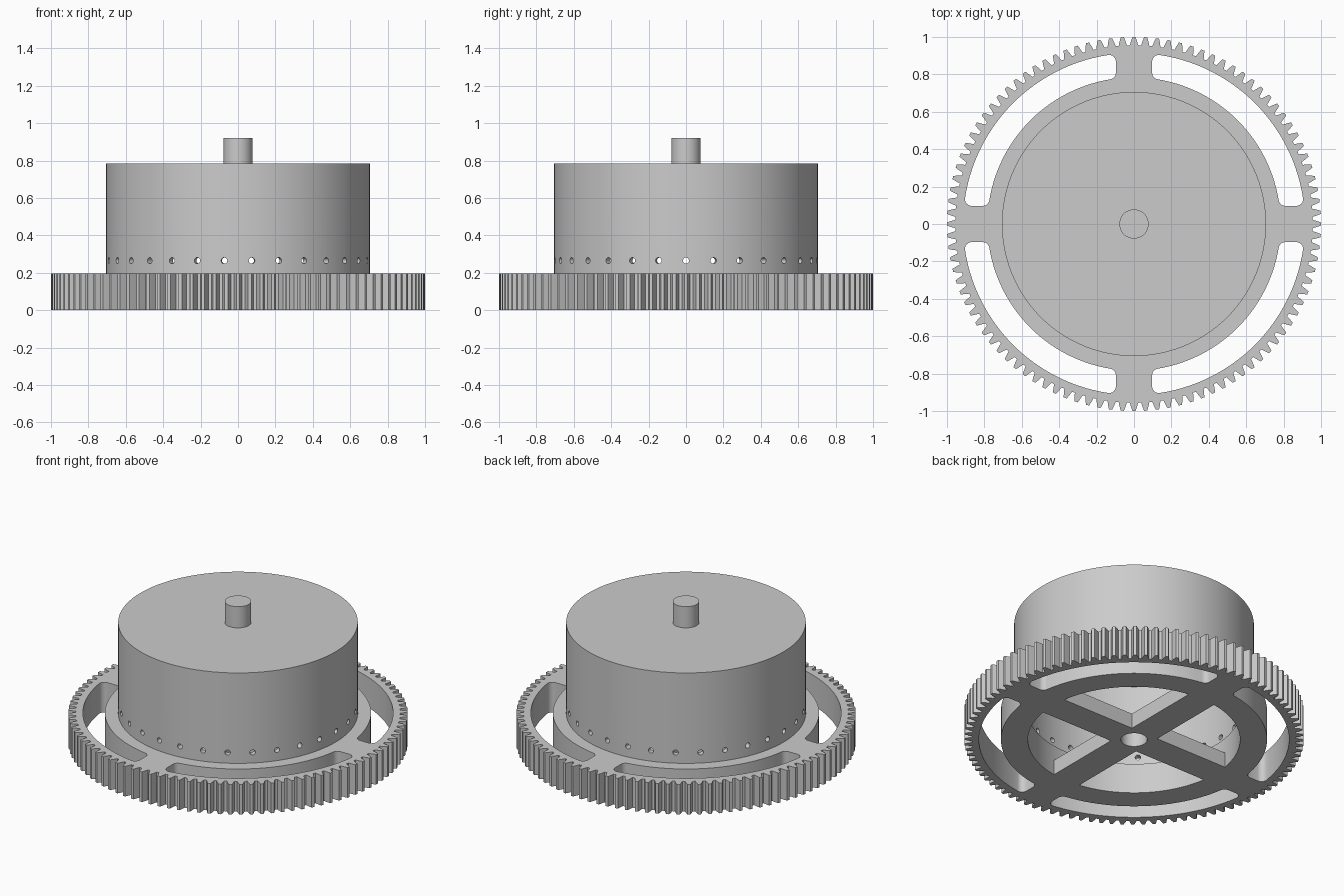
import bpy, bmesh
from math import sin, cos, pi, asin
from mathutils import Matrix

if "Cube" in bpy.data.objects:
    bpy.data.objects.remove(bpy.data.objects["Cube"], do_unlink=True)

GEAR_TOP, DRUM_TOP, SHAFT_TOP = 0.196, 0.784, 0.922
DRUM_R, BORE_R, OPENING_R, SHAFT_R = 0.706, 0.667, 0.625, 0.078
SPOKE_HALF, SPOKE_TOP = 0.097, 0.098
TEETH, HOLES = 100, 30

grey = bpy.data.materials.new("plain_grey")
grey.use_nodes = True
colour = (0.6, 0.6, 0.6, 1)
grey.diffuse_color = colour
grey.node_tree.nodes["Principled BSDF"].inputs["Base Color"].default_value = colour


def finish(bm, name):
    """Weld, orient and shade a bmesh as a new object."""
    bmesh.ops.remove_doubles(bm, verts=bm.verts, dist=1e-5)
    bmesh.ops.recalc_face_normals(bm, faces=bm.faces)
    mesh = bpy.data.meshes.new(name)
    bm.to_mesh(mesh)
    bm.free()
    mesh.materials.append(grey)
    obj = bpy.data.objects.new(name, mesh)
    bpy.context.collection.objects.link(obj)
    return obj


def smooth(obj):
    bpy.ops.object.select_all(action='DESELECT')
    obj.select_set(True)
    bpy.context.view_layer.objects.active = obj
    bpy.ops.object.shade_smooth_by_angle(angle=pi / 7)


def plate(name, outlines, height):
    """Flat plate from z = 0, the first outline filled and the others cut out."""
    curve = bpy.data.curves.new(name + "_outline", 'CURVE')
    curve.dimensions, curve.fill_mode, curve.extrude = '2D', 'BOTH', height / 2
    for pts in outlines:
        spline = curve.splines.new('POLY')
        spline.points.add(len(pts) - 1)
        for p, (x, y) in zip(spline.points, pts):
            p.co = (x, y, 0, 1)
        spline.use_cyclic_u = True
    temp = bpy.data.objects.new(name + "_outline", curve)
    bpy.context.collection.objects.link(temp)
    deps = bpy.context.evaluated_depsgraph_get()
    mesh = bpy.data.meshes.new_from_object(temp.evaluated_get(deps))
    bm = bmesh.new()
    bm.from_mesh(mesh)
    bpy.data.objects.remove(temp)
    bpy.data.curves.remove(curve)
    bpy.data.meshes.remove(mesh)
    bmesh.ops.translate(bm, verts=bm.verts, vec=(0, 0, height / 2))
    obj = finish(bm, name)
    smooth(obj)
    return obj


def arc(r, a, b, n, cx=0, cy=0):
    return [(cx + r * cos(a + (b - a) * i / n), cy + r * sin(a + (b - a) * i / n))
            for i in range(n + 1)]


def circle(r, n):
    return arc(r, 0, 2 * pi, n)[:-1]


def turn(pts, quarter):
    for _ in range(quarter):
        pts = [(-y, x) for x, y in pts]
    return pts


def tooth_outline():
    tooth = [(-0.37, 0.956), (-0.25, 0.98), (-0.14, 1), (0.14, 1), (0.25, 0.98), (0.37, 0.956)]
    return [(r * cos((i + t) * 2 * pi / TEETH), r * sin((i + t) * 2 * pi / TEETH))
            for i in range(TEETH) for t, r in tooth]


def slot_outline(r_in, r_out, f):
    """Arc slot of one quadrant with rounded corners, mirrored about its diagonal."""
    h = SPOKE_HALF + f
    a, b = asin(h / (r_in + f)), asin(h / (r_out - f))
    half = arc(r_out, pi / 4, b, 14)[:-1]
    half += arc(f, b, -pi / 2, 6, (r_out - f) * cos(b), h)
    half += arc(f, 1.5 * pi, pi + a, 6, (r_in + f) * cos(a), h)
    half += arc(r_in, a, pi / 4, 14)[1:]
    return half + [(y, x) for x, y in reversed(half[1:-1])]


# Toothed gear with four arc slots and a round opening
slot = slot_outline(0.784, 0.914, 0.035)
plate("gear_ring",
      [tooth_outline()] + [turn(slot, q) for q in range(4)] + [circle(OPENING_R, 120)],
      GEAR_TOP)

# Thin cross of spokes under the drum, with a centre hole
tip = asin(SPOKE_HALF / OPENING_R)
arm = arc(OPENING_R, -tip, tip, 6) + [(SPOKE_HALF, SPOKE_HALF)]
cross = [p for q in range(4) for p in turn(arm, q)]
plate("inner_spokes", [cross, circle(SHAFT_R, 48)], SPOKE_TOP)

# Hollow drum, open at the bottom
bm = bmesh.new()
profile = [(DRUM_R, GEAR_TOP), (DRUM_R, DRUM_TOP), (0, DRUM_TOP),
           (0, DRUM_TOP - 0.04), (BORE_R, DRUM_TOP - 0.04), (BORE_R, GEAR_TOP)]
verts = [bm.verts.new((r, 0, z)) for r, z in profile]
edges = [bm.edges.new((verts[i - 1], verts[i])) for i in range(len(verts)) if i != 3]
bmesh.ops.spin(bm, geom=verts + edges, cent=(0, 0, 0), axis=(0, 0, 1),
               angle=2 * pi, steps=120)
drum = finish(bm, "drum")

# Row of small holes around the drum wall
bm = bmesh.new()
for i in range(HOLES):
    place = (Matrix.Rotation(2 * pi * i / HOLES, 4, 'Z')
             @ Matrix.Translation(((DRUM_R + BORE_R) / 2, 0, 0.265))
             @ Matrix.Rotation(pi / 2, 4, 'Y'))
    bmesh.ops.create_cone(bm, cap_ends=True, segments=20, radius1=0.0165,
                          radius2=0.0165, depth=0.12, matrix=place)
cutter = finish(bm, "hole_cutter")
cutter.hide_render = True
cut = drum.modifiers.new("holes", 'BOOLEAN')
cut.operation, cut.solver, cut.object = 'DIFFERENCE', 'EXACT', cutter
bpy.context.view_layer.objects.active = drum
bpy.ops.object.modifier_apply(modifier=cut.name)
bpy.data.objects.remove(cutter, do_unlink=True)
smooth(drum)

# Short shaft on top
bm = bmesh.new()
low = DRUM_TOP - 0.02
bmesh.ops.create_cone(bm, cap_ends=True, segments=48, radius1=SHAFT_R, radius2=SHAFT_R,
                      depth=SHAFT_TOP - low,
                      matrix=Matrix.Translation((0, 0, (SHAFT_TOP + low) / 2)))
smooth(finish(bm, "shaft"))
